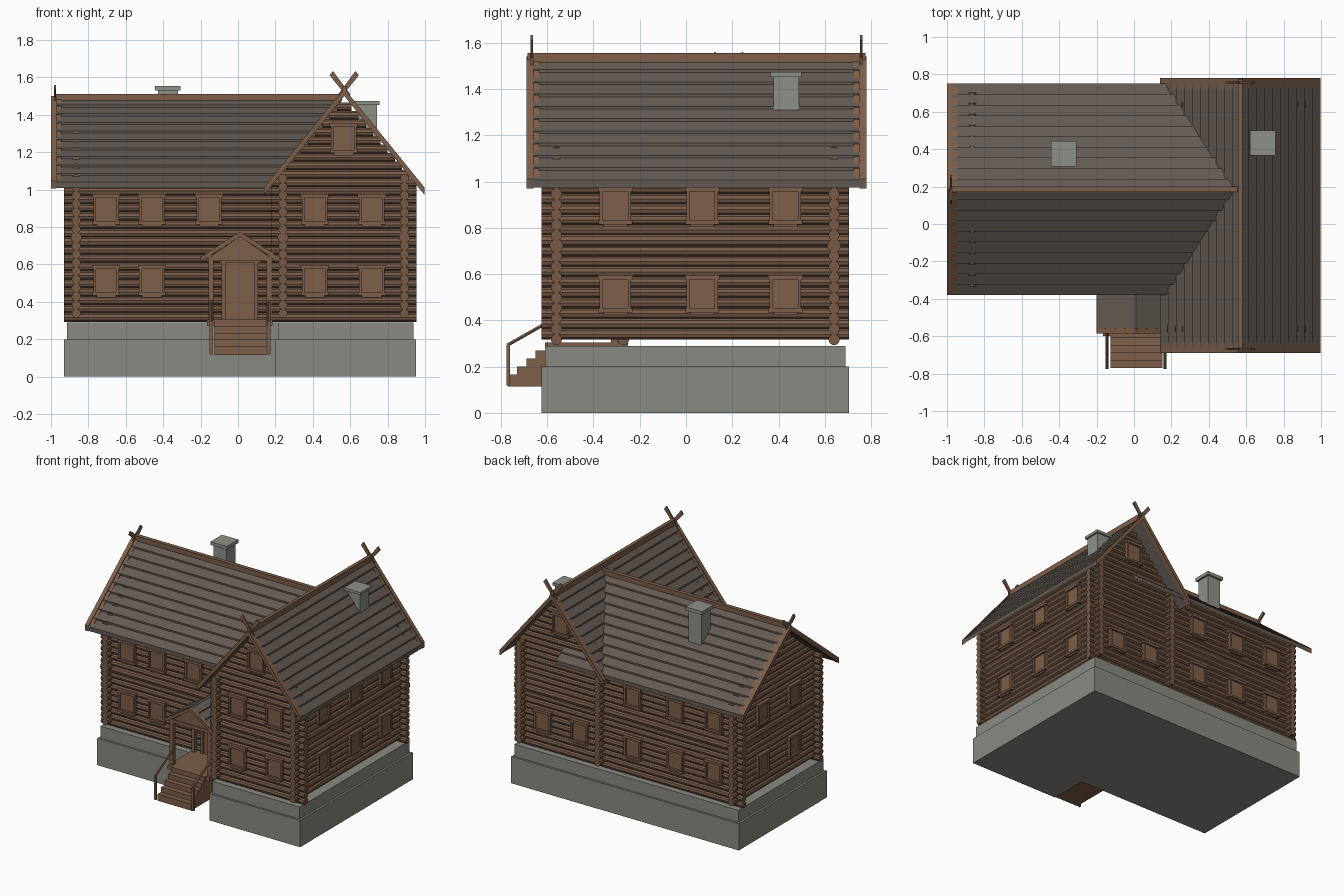
import bpy, bmesh, math
from mathutils import Vector, Matrix

if "Cube" in bpy.data.objects:
    bpy.data.objects.remove(bpy.data.objects["Cube"])

def material(name, rgb):
    m = bpy.data.materials.new(name)
    m.diffuse_color = (*rgb, 1)
    m.use_nodes = True
    m.node_tree.nodes["Principled BSDF"].inputs["Base Color"].default_value = m.diffuse_color
    return m

LOG = material("log brown", (0.185, 0.105, 0.064))
TRIM = material("trim brown", (0.205, 0.112, 0.068))
ROOF = material("roof grey brown", (0.125, 0.102, 0.086))
STONE = material("foundation grey", (0.25, 0.255, 0.222))
BRICK = material("chimney grey", (0.27, 0.285, 0.255))

def finish(name, bm, mat):
    bmesh.ops.recalc_face_normals(bm, faces=bm.faces)
    me = bpy.data.meshes.new(name)
    bm.to_mesh(me)
    bm.free()
    me.materials.append(mat)
    ob = bpy.data.objects.new(name, me)
    bpy.context.collection.objects.link(ob)
    return ob

def boxes(name, items, mat):
    """items: (x0, x1, y0, y1, z0, z1)"""
    bm = bmesh.new()
    for x0, x1, y0, y1, z0, z1 in items:
        c = Vector(((x0 + x1) / 2, (y0 + y1) / 2, (z0 + z1) / 2))
        s = Matrix.Diagonal((abs(x1 - x0), abs(y1 - y0), abs(z1 - z0), 1))
        bmesh.ops.create_cube(bm, size=1, matrix=Matrix.Translation(c) @ s)
    return finish(name, bm, mat)

def rods(name, items, mat, sides=10):
    """items: (start, end, radius)"""
    bm = bmesh.new()
    for p, q, r in items:
        p, q = Vector(p), Vector(q)
        rot = (q - p).to_track_quat('Z', 'Y').to_matrix().to_4x4()
        spin = Matrix.Rotation(math.pi / sides, 4, 'Z')
        bmesh.ops.create_cone(bm, cap_ends=True, segments=sides, radius1=r, radius2=r,
                              depth=(q - p).length,
                              matrix=Matrix.Translation((p + q) / 2) @ rot @ spin)
    return finish(name, bm, mat)

def prism(name, polys, axis, a0, a1, mat):
    """Extrude (u, z) outlines along an axis."""
    bm = bmesh.new()
    for pts in polys:
        vs = [bm.verts.new((a0, u, z) if axis == 'x' else (u, a0, z)) for u, z in pts]
        f = bm.faces.new(vs)
        ext = bmesh.ops.extrude_face_region(bm, geom=[f])
        d = Vector((a1 - a0, 0, 0)) if axis == 'x' else Vector((0, a1 - a0, 0))
        bmesh.ops.translate(bm, vec=d, verts=[v for v in ext['geom'] if isinstance(v, bmesh.types.BMVert)])
    return finish(name, bm, mat)

def chevron(name, axis, c, half, ze, zr, a0, a1, lift, thick, mat):
    top = [(c - half, ze + lift), (c, zr + lift), (c + half, ze + lift)]
    prism(name, [top + [(u, z - thick) for u, z in reversed(top)]], axis, a0, a1, mat)

def shingle_roof(name, axis, c, half, ze, zr, a0, a1, rows, lip=0.012, thick=0.02):
    slope = []
    for i in range(rows):          # each row overlaps the one below it
        t0, t1 = i / rows, (i + 1) / rows
        slope += [(half * (1 - t0), ze + (zr - ze) * t0 + lip),
                  (half * (1 - t1), ze + (zr - ze) * t1)]
    right = [(c + u, z) for u, z in slope]
    left = [(c - u, z) for u, z in reversed(slope[:-1])]
    under = [(c - half, ze - thick), (c, zr - thick), (c + half, ze - thick)]
    prism(name, [right + left + under], axis, a0, a1, ROOF)

def horns(name, axis, c, zr, slope, reach, a0, a1):
    polys = []
    for s in (-1, 1):
        polys.append([(c - s * 0.03, zr - 0.03 * slope - 0.015), (c + s * reach, zr + reach * slope - 0.015),
                      (c + s * (reach - 0.018), zr + reach * slope + 0.008), (c - s * 0.03, zr - 0.03 * slope + 0.02)])
    prism(name, polys, axis, a0, a1, TRIM)

# Roof dimensions: centre, half width, eave height, ridge height
LW = (0.185, 0.565, 1.03, 1.485)
RW = (0.568, 0.43, 0.995, 1.525)

# Foundation: two stepped tiers in an L shape
for nm, g, z0, z1 in (("foundation_lower", 0, 0, 0.2), ("foundation_upper", 0.015, 0.2, 0.29)):
    boxes(nm + "_left", [(-0.93 + g, 0.3, -0.335 + g, 0.704 - g, z0, z1)], STONE)
    boxes(nm + "_right", [(0.2 + g, 0.952 - g, -0.625 + g, 0.705 - g, z0, z1)], STONE)

# Log walls: courses alternate by half a log at the corners
PITCH, RAD = 0.045, 0.0245
def log_wall(name, axis, pos, a0, a1, gable=None):
    items = []
    for k in range(27 if gable else 18):
        z = 0.317 + PITCH * k + (PITCH / 2 if axis == 'y' else 0)
        s, e = a0, a1
        if gable and z > 1.02:
            c, half, ze, zr = gable
            h = half * (zr - z) / (zr - ze) - 0.008 - 0.05 * (z - 1.03)
            if h < 0.03:
                break
            s, e = max(a0, c - h), min(a1, c + h)
        elif z > 1.1:
            break
        r = 0.03 if k == 9 else RAD
        items.append(((s, pos, z), (e, pos, z), r) if axis == 'x' else ((pos, s, z), (pos, e, z), r))
    rods(name, items, LOG)

log_wall("left_wing_front_wall", 'x', -0.27, -0.93, 0.27)
log_wall("left_wing_back_wall", 'x', 0.64, -0.93, 0.22)
log_wall("left_wing_gable_wall", 'y', -0.865, -0.335, 0.705, LW)
log_wall("right_wing_front_wall", 'x', -0.56, 0.18, 0.955, RW)
log_wall("right_wing_back_wall", 'x', 0.64, 0.18, 0.955, RW)
log_wall("right_wing_outer_wall", 'y', 0.89, -0.625, 0.705)
log_wall("right_wing_inner_wall", 'y', 0.24, -0.625, 0.705)

# Main roofs with ridge beams
shingle_roof("left_wing_roof", 'x', *LW, -0.99, 0.55, 10)
shingle_roof("right_wing_roof", 'y', *RW, -0.68, 0.77, 10)
boxes("left_wing_ridge_beam", [(-0.985, 0.555, 0.17, 0.2, 1.475, 1.512)], TRIM)
boxes("right_wing_ridge_beam", [(0.555, 0.581, -0.685, 0.775, 1.515, 1.555)], TRIM)

# Barge boards, the wider strip shows between the shingle lips as teeth
for nm, ax, dim, end, d in (("left_gable", 'x', LW, -1.0, 1), ("front_gable", 'y', RW, -0.69, 1),
                            ("back_gable", 'y', RW, 0.78, -1)):
    chevron(nm + "_barge_board", ax, *dim, end, end + 0.03 * d, 0.016, 0.04, TRIM)
    chevron(nm + "_barge_fringe", ax, *dim, end + 0.02 * d, end + 0.055 * d, 0.008, 0.02, TRIM)
    horns(nm + "_horns", ax, dim[0], dim[3] + 0.005, (dim[3] - dim[2]) / dim[1], 0.078,
          end + 0.017 * d, end + 0.028 * d)

# Windows: frame, pane, header and sill in wall coordinates
def window(name, side, u, z):
    base = {'front_left': -0.27, 'front_right': -0.56, 'back': 0.64, 'right': 0.89, 'left': -0.865}[side]
    sgn = -1 if side in ('front_left', 'front_right', 'left') else 1
    along_x = side.startswith('front') or side == 'back'
    parts = [(-0.056, 0.056, -0.064, 0.064, 0.031), (-0.068, -0.054, -0.07, 0.066, 0.041),
             (0.054, 0.068, -0.07, 0.066, 0.041), (-0.075, 0.075, 0.062, 0.082, 0.046),
             (-0.073, 0.073, -0.08, -0.064, 0.046), (-0.052, 0.052, -0.092, -0.08, 0.038)]
    out = []
    for u0, u1, z0, z1, d in parts:
        a, b = sorted((base, base + sgn * d))
        out.append((u + u0, u + u1, a, b, z + z0, z + z1) if along_x else
                   (a, b, u + u0, u + u1, z + z0, z + z1))
    boxes(name, out, TRIM)

LOW, HIGH, ATTIC = 0.515, 0.895, 1.275
spots = [('front_left', (-0.705, -0.46), (LOW, HIGH)), ('front_left', (-0.155,), (HIGH,)),
         ('front_right', (0.41, 0.715), (LOW, HIGH)), ('front_right', (0.565,), (ATTIC,)),
         ('back', (-0.7, -0.38, -0.03), (LOW, HIGH)), ('back', (0.41, 0.715), (LOW,)),
         ('back', (0.565,), (ATTIC,)), ('right', (-0.305, 0.07, 0.43), (LOW, HIGH)),
         ('left', (0.0, 0.37), (LOW, HIGH))]
n = 0
for side, us, zs in spots:
    for u in us:
        for z in zs:
            n += 1
            window(f"{side}_window_{n}", side, u, z)

# Front door
boxes("door", [(-0.07, 0.09, -0.305, -0.27, 0.3, 0.61)], TRIM)
boxes("door_frame", [(-0.088, -0.068, -0.315, -0.27, 0.3, 0.62), (0.088, 0.108, -0.315, -0.27, 0.3, 0.62),
                     (-0.1, 0.12, -0.318, -0.27, 0.61, 0.635)], TRIM)

# Porch deck and steps
boxes("porch_deck", [(-0.165, 0.185, -0.6, -0.25, 0.275, 0.305), (-0.125, 0.152, -0.6, -0.3, 0.115, 0.28)], TRIM)
boxes("porch_steps", [(-0.125, 0.152, -0.77 + 0.04 * i, -0.59, 0.115 + (0.035 * i if i else 0),
                       0.165 + 0.035 * i) for i in range(5)], TRIM)

# Porch posts, beams and handrails
posts, rails = [], []
for x in (-0.145, 0.167):
    posts += [(x - 0.014, x + 0.014, -0.58, -0.552, 0.29, 0.645),
              (x - 0.014, x + 0.014, -0.325, -0.297, 0.29, 0.645),
              (x - 0.014, x + 0.014, -0.58, -0.27, 0.62, 0.645),
              (x - 0.008, x + 0.008, -0.775, -0.76, 0.118, 0.295)]
    rails.append(((x, -0.772, 0.293), (x, -0.565, 0.41), 0.008))
boxes("porch_posts", posts, TRIM)
boxes("porch_front_beam", [(-0.16, 0.182, -0.578, -0.555, 0.62, 0.645)], TRIM)
rods("porch_handrails", rails, TRIM, 6)

# Porch roof and gable
PW = (0.01, 0.21, 0.63, 0.765)
shingle_roof("porch_roof", 'y', *PW, -0.58, -0.25, 4, 0.008, 0.014)
chevron("porch_barge_board", 'y', *PW, -0.586, -0.555, 0.01, 0.026, TRIM)
prism("porch_gable", [[(-0.15, 0.64), (0.17, 0.64), (0.01, 0.75)]], 'y', -0.572, -0.558, TRIM)

# Chimneys with caps
boxes("left_chimney", [(-0.428, -0.322, 0.322, 0.428, 1.2, 1.535), (-0.443, -0.307, 0.308, 0.443, 1.53, 1.555)], BRICK)
boxes("right_chimney", [(0.633, 0.743, 0.378, 0.488, 1.15, 1.455), (0.62, 0.756, 0.365, 0.5, 1.453, 1.473)], BRICK)
